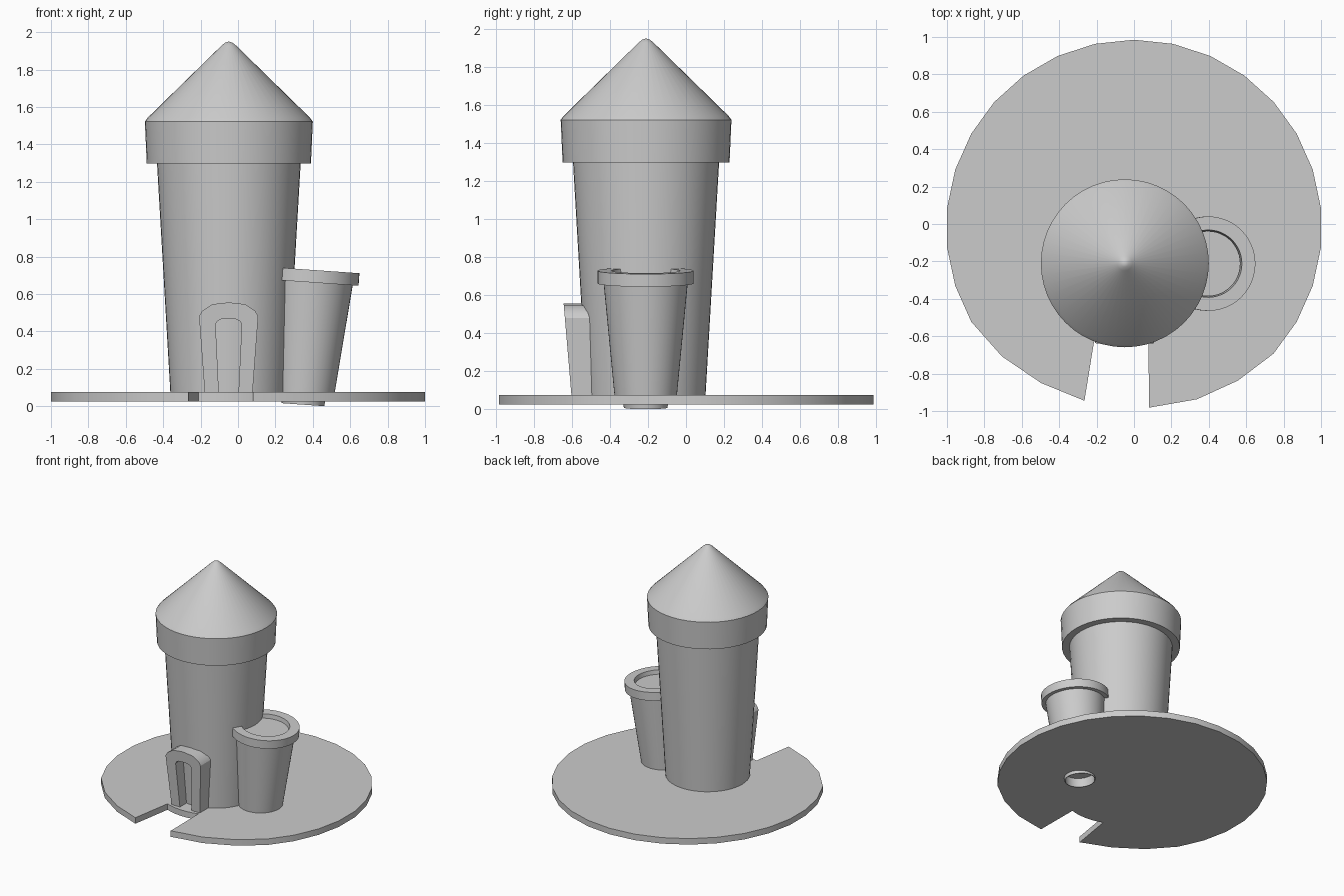
import bpy, bmesh
from math import sin, cos, pi, radians, atan2

if "Cube" in bpy.data.objects:
    bpy.data.objects.remove(bpy.data.objects["Cube"])

TX, TY = -0.049, -0.21   # main tower axis
LOW, TOP = 0.026, 0.075  # base disc underside and top


def smooth(ob):
    bpy.ops.object.select_all(action='DESELECT')
    ob.select_set(True)
    bpy.context.view_layer.objects.active = ob
    bpy.ops.object.shade_smooth_by_angle(angle=radians(30))


def finish(name, bm):
    bmesh.ops.recalc_face_normals(bm, faces=bm.faces)
    me = bpy.data.meshes.new(name)
    bm.to_mesh(me)
    bm.free()
    ob = bpy.data.objects.new(name, me)
    bpy.context.collection.objects.link(ob)
    smooth(ob)
    return ob


def lathe(name, profile, loc, tilt=0.0, n=48):
    """Revolve an (r, z) profile around its own axis."""
    bm = bmesh.new()
    rings = []
    for r, z in profile:
        if r == 0:
            rings.append([bm.verts.new((0, 0, z))] * n)
        else:
            rings.append([bm.verts.new((r * cos(2 * pi * i / n), r * sin(2 * pi * i / n), z))
                          for i in range(n)])
    for a, b in zip(rings, rings[1:]):
        for i in range(n):
            j = (i + 1) % n
            bm.faces.new(list(dict.fromkeys((a[i], a[j], b[j], b[i]))))
    bmesh.ops.remove_doubles(bm, verts=bm.verts, dist=1e-6)  # close looped profiles
    ob = finish(name, bm)
    ob.location = loc
    ob.rotation_euler = (0, tilt, 0)
    return ob


def prism(name, front, back):
    """Solid between two matching outlines."""
    bm = bmesh.new()
    f = [bm.verts.new(p) for p in front]
    b = [bm.verts.new(p) for p in back]
    bm.faces.new(f)
    bm.faces.new(b[::-1])
    for i in range(len(f)):
        j = (i + 1) % len(f)
        bm.faces.new((f[i], f[j], b[j], b[i]))
    return finish(name, bm)


# Base disc with a path notch ending in an arc around the tower
outline = [(1.005 * sin(radians(12 * k)), 1.005 * cos(radians(12 * k)) - 0.02) for k in range(-10, 12)]
outline += [(0.556, -0.837), (0.337, -0.937), (0.08, -0.982)]
a0, a1 = atan2(-0.415, 0.128), atan2(-0.395, -0.16)
for i in range(7):
    a = a0 + (a1 - a0) * i / 6
    outline.append((TX + 0.43 * cos(a), TY + 0.43 * sin(a)))
outline += [(-0.265, -0.945), (-0.497, -0.85), (-0.706, -0.708)]
base = prism("base_disc", [(x, y, TOP) for x, y in outline], [(x, y, LOW) for x, y in outline])

# Main tower with its overhanging conical roof
tower = lathe("main_tower", [(0, LOW + 0.001), (0.31, LOW + 0.001), (0.384, 1.297), (0.439, 1.297),
                             (0.449, 1.522), (0.434, 1.542), (0.04, 1.927), (0.02, 1.943),
                             (0, 1.95)], (TX, TY, 0))

# Leaning side tower: tapered wall and rim around an inner core
foot = (0.352, -0.212, 0.08)
lean = radians(4)
lathe("side_tower", [(0.116, -0.03), (0.162, -0.03), (0.221, 0.583), (0.2525, 0.583),
                     (0.2525, 0.65), (0.18, 0.65), (0.116, -0.03)], foot, lean)

# Core: floor of the shallow recess above, hollow foot below the base
lathe("side_tower_core", [(0, 0), (0.11, 0), (0.11, -0.072), (0.115, -0.072), (0.174, 0.617),
                          (0, 0.617)], foot, lean)

# Opening in the base and tower for the hollow foot
cutter = lathe("foot_cutter", [(0, -0.2), (0.113, -0.2), (0.113, 0.002), (0, 0.002)], foot, lean)
cutter.hide_render = True
cutter.hide_viewport = True
for ob in (base, tower):
    cut = ob.modifiers.new("foot_hole", 'BOOLEAN')
    cut.operation = 'DIFFERENCE'
    cut.solver = 'EXACT'
    cut.object = cutter
    bpy.context.view_layer.objects.active = ob
    bpy.ops.object.modifier_apply(modifier=cut.name)
    smooth(ob)

# Door arch: mirrored outer and inner half outlines, leaning with the tower wall
outer = [(0.127, 0.06), (0.158, 0.48), (0.143, 0.508), (0.088, 0.545)]
inner = [(0.052, 0.06), (0.07, 0.44), (0.058, 0.456), (0.04, 0.465)]


def arch(half, top):
    return [(-x, z) for x, z in half] + [(0, top)] + half[::-1]


loop = arch(outer, 0.555) + arch(inner, 0.467)[::-1]
prism("door_arch", [(-0.05 + x, -0.603 - 0.085 * (z - 0.08), z) for x, z in loop],
      [(-0.05 + x, -0.43, z) for x, z in loop])
